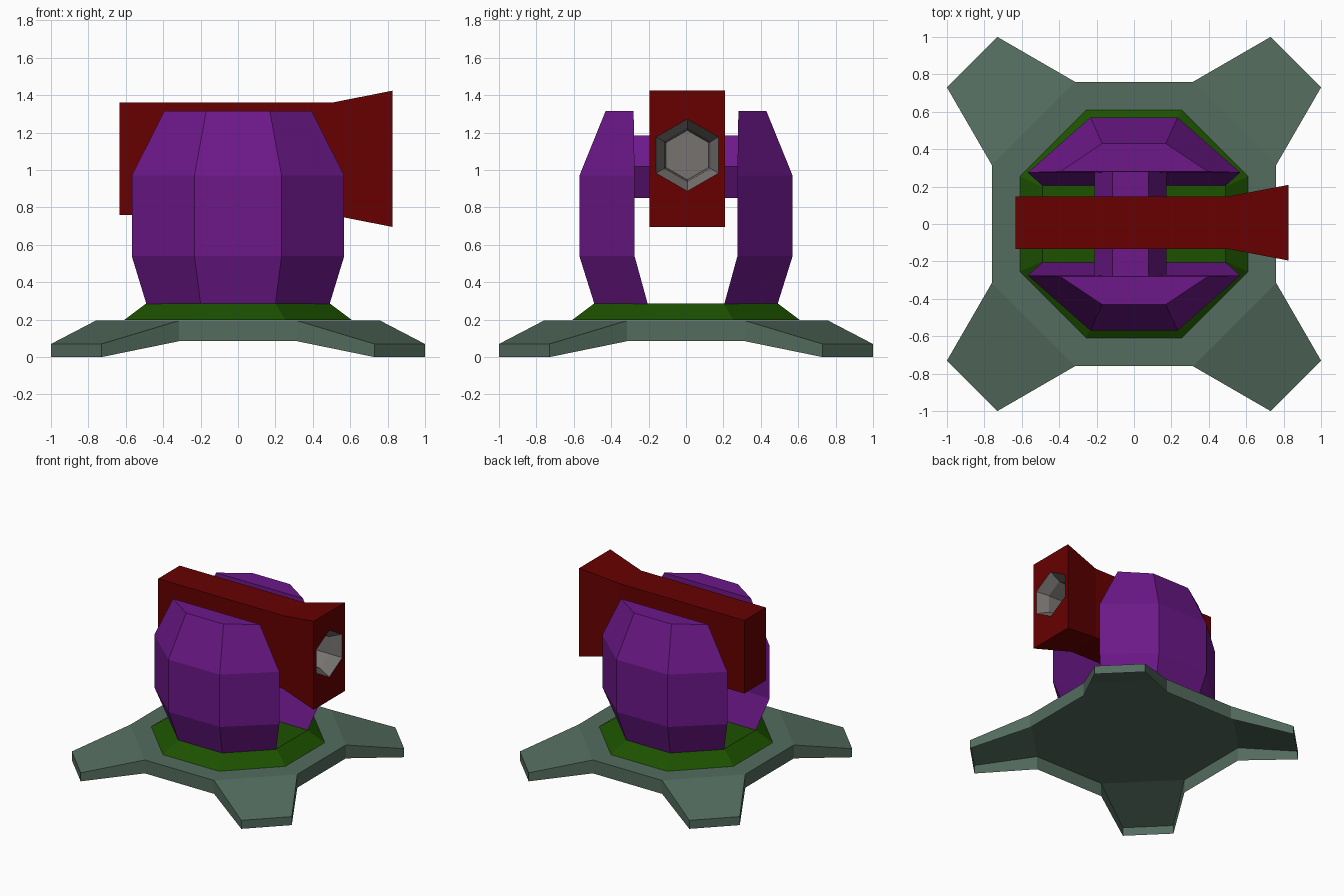
import bpy, bmesh, math

if "Cube" in bpy.data.objects:
    bpy.data.objects.remove(bpy.data.objects["Cube"])


def material(name, rgb):
    m = bpy.data.materials.new(name)
    m.diffuse_color = (*rgb, 1)
    m.use_nodes = True
    m.node_tree.nodes["Principled BSDF"].inputs["Base Color"].default_value = m.diffuse_color
    return m


GREY_GREEN = material("grey green", (0.088, 0.150, 0.112))
GREEN = material("dark green", (0.012, 0.083, 0.0))
PURPLE = material("purple", (0.150, 0.009, 0.250))
RED = material("dark red", (0.135, 0.0, 0.0))
GREY = material("warm grey", (0.180, 0.170, 0.160))


def finish(bm, name, *mats):
    me = bpy.data.meshes.new(name)
    bm.to_mesh(me)
    bm.free()
    for m in mats:
        me.materials.append(m)
    ob = bpy.data.objects.new(name, me)
    bpy.context.collection.objects.link(ob)
    return ob


def loft(rings):
    """Closed solid through rings of equal point count."""
    bm = bmesh.new()
    vs = [[bm.verts.new(p) for p in r] for r in rings]
    n = len(rings[0])
    for a, b in zip(vs, vs[1:]):
        for i in range(n):
            j = (i + 1) % n
            bm.faces.new((a[i], a[j], b[j], b[i]))
    bm.faces.new(vs[0][::-1])
    bm.faces.new(vs[-1])
    bmesh.ops.recalc_face_normals(bm, faces=bm.faces)
    return bm


def octagon(a, b, z):
    return [(x, y, z) for x, y in ((a, -b), (b, -a), (b, a), (a, b),
                                   (-a, b), (-b, a), (-b, -a), (-a, -b))]


# Base plate: octagon whose diagonal sides are pulled out into sloping feet
bm = loft([octagon(0.315, 0.76, 0.085), octagon(0.315, 0.76, 0.195)])
bm.normal_update()
corners = [f for f in bm.faces if abs(f.normal.x) > 0.5 and abs(f.normal.y) > 0.5]
for f in bmesh.ops.extrude_discrete_faces(bm, faces=corners)["faces"]:
    for v in f.verts:
        for k in (0, 1):
            v.co[k] = math.copysign(1.0 if abs(v.co[k]) > 0.5 else 0.73, v.co[k])
        v.co.z = 0.07 if v.co.z > 0.15 else 0.0
bmesh.ops.recalc_face_normals(bm, faces=bm.faces)
bm.normal_update()
# The plate is a hollow shell, open underneath
bmesh.ops.delete(bm, geom=[f for f in bm.faces if f.normal.z < -0.5],
                 context="FACES")
finish(bm, "base_plate", GREY_GREEN)

# Turntable
finish(loft([octagon(0.255, 0.61, 0.197), octagon(0.20, 0.49, 0.287)]),
       "turntable", GREEN)

# Side housings: (z, inner half width, inner y, outer half width, outer y)
LEVELS = [(0.285, 0.49, 0.205, 0.20, 0.49), (0.54, 0.568, 0.275, 0.233, 0.57),
          (0.97, 0.568, 0.275, 0.233, 0.57), (1.315, 0.395, 0.28, 0.17, 0.43)]
for side, s in (("front", -1), ("back", 1)):
    finish(loft([[(-w, s * y, z), (w, s * y, z), (u, s * o, z), (-u, s * o, z)]
                 for z, w, y, u, o in LEVELS]), side + "_housing", PURPLE)

# Hexagonal axle between the housings
finish(loft([[(-0.018 + 0.193 * math.cos(i * math.pi / 3), y,
               1.018 + 0.193 * math.sin(i * math.pi / 3)) for i in range(6)]
             for y in (-0.29, 0.29)]), "axle", PURPLE)

# Gun body: box flaring towards the muzzle, with a stepped hexagonal bore
CY, CZ = 0.007, 1.06


def rect(x, w, h):
    return [(x, CY - w, CZ - h), (x, CY + w, CZ - h),
            (x, CY + w, CZ + h), (x, CY - w, CZ + h)]


def hexagon(x, r):
    return [(x, CY + r * math.sin(i * math.pi / 3),
             1.08 + r * math.cos(i * math.pi / 3)) for i in range(6)]


gun = finish(loft([rect(-0.633, 0.14, 0.30), rect(0.50, 0.14, 0.30),
                   rect(0.825, 0.202, 0.364)]), "gun_body", RED, GREY)

cutter_bm = loft([hexagon(0.62, 0.132), hexagon(0.74, 0.142),
                  hexagon(0.825, 0.193), hexagon(0.90, 0.193)])
for f in cutter_bm.faces:
    f.material_index = 1
cutter = finish(cutter_bm, "bore_cutter", RED, GREY)
cutter.hide_render = True
cutter.hide_viewport = True
mod = gun.modifiers.new("bore", "BOOLEAN")
mod.operation = "DIFFERENCE"
mod.solver = "EXACT"
mod.object = cutter
